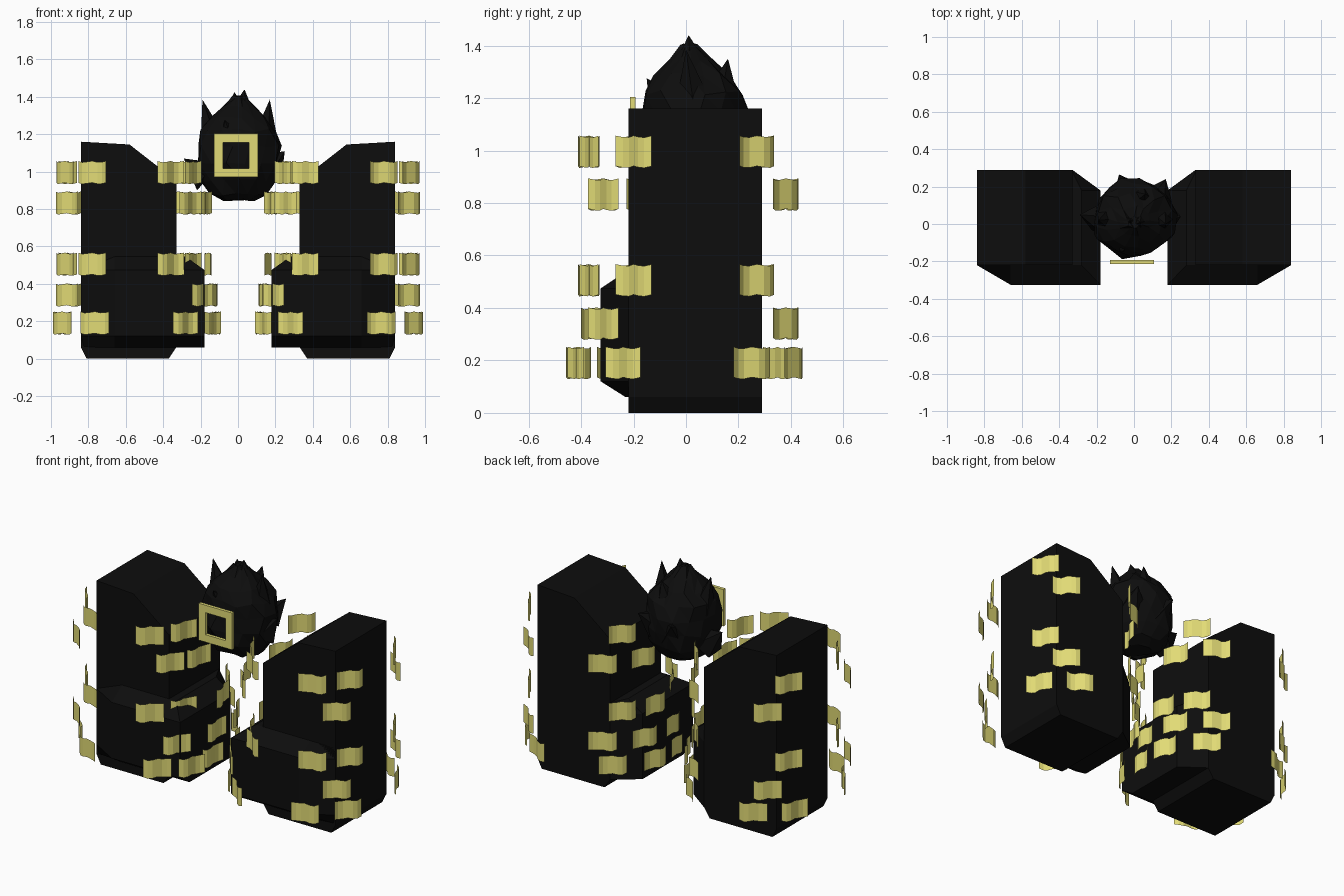
import bpy, bmesh, math, random
from mathutils import Vector

if "Cube" in bpy.data.objects:
    bpy.data.objects.remove(bpy.data.objects["Cube"])

random.seed(4)


def material(name, rgb):
    m = bpy.data.materials.new(name)
    m.diffuse_color = (*rgb, 1)
    m.use_nodes = True
    m.node_tree.nodes["Principled BSDF"].inputs["Base Color"].default_value = m.diffuse_color
    return m


BLACK = material("soot black", (0.004, 0.004, 0.004))
YELLOW = material("pale yellow", (0.76, 0.71, 0.18))


def finish(name, bm, mat, normals=True):
    if normals:
        bmesh.ops.recalc_face_normals(bm, faces=bm.faces)
    me = bpy.data.meshes.new(name)
    bm.to_mesh(me)
    bm.free()
    me.materials.append(mat)
    ob = bpy.data.objects.new(name, me)
    bpy.context.collection.objects.link(ob)
    return ob


def loft(bm, rings):
    """Skin a list of equal-length point rings and cap both ends."""
    vs = [[bm.verts.new(p) for p in r] for r in rings]
    n = len(vs[0])
    for a, b in zip(vs, vs[1:]):
        for i in range(n):
            j = (i + 1) % n
            bm.faces.new((a[i], a[j], b[j], b[i]))
    bm.faces.new(vs[0][::-1])
    bm.faces.new(vs[-1])


# Pillars: front profile pushed back, with a slanted inner shoulder
profile = [(.37, 0), (.81, 0), (.84, .06), (.84, 1.16), (.58, 1.145), (.33, .95), (.33, .06)]
# Foot bulge wrapping the front and inner sides, as plan rings by height
full = [(.84, -.22), (.66, -.325), (.18, -.325), (.18, .18), (.33, .29), (.8, .285)]
foot = [(.84, -.21), (.66, -.23), (.18, -.23), (.18, .18), (.33, .29), (.8, .285)]
crown = [(.84, -.22), (.66, -.22), (.28, -.22), (.28, .18), (.33, .28), (.8, .28)]
layers = [(.06, foot), (.12, full), (.475, full), (.545, crown)]

for side, s in (("right", 1), ("left", -1)):
    bm = bmesh.new()
    loft(bm, [[(s * x, y, z) for x, z in profile] for y in (-.22, .29)])
    finish(side + "_pillar", bm, BLACK)
    bm = bmesh.new()
    loft(bm, [[(s * x, y, z) for x, y in ring] for z, ring in layers])
    finish(side + "_foot_bulge", bm, BLACK)

# Floating wavy slips: rows of (height, plan centres) around each pillar
ring_a = [(.91, .27), (.925, -.2), (.78, -.37), (.26, .27), (.24, -.2), (.36, -.37)]
ring_b = [(.915, -.315), (.84, .38), (.32, .38)]
rows = [
    (.995, ring_a),
    (.832, ring_b + [(.255, -.315), (.18, .17), (.17, -.15)]),
    (.505, ring_a + [(.16, .08)]),
    (.34, ring_b + [(.19, -.34), (.15, .2), (.12, -.04)]),
    (.19, [(.765, -.42), (.94, -.24), (.76, .41), (.94, .25), (.28, -.41),
           (.135, -.27), (.27, .35), (.12, .14), (.12, -.08)]),
]


def slip(bm, s, x, y, z, w=.165, h=.116, n=6):
    radial = Vector((x - .585, y - .02, 0)).normalized()
    tangent = Vector((-radial.y, radial.x, 0))
    cols = []
    for i in range(n + 1):
        t = i / n - .5
        p = Vector((x, y, z)) + tangent * t * w + radial * .012 * math.sin(t * 2 * math.pi)
        dz = .004 * math.cos(i * 2)
        cols.append([bm.verts.new((s * p.x, p.y, p.z + dz + k * h / 2)) for k in (-1, 1)])
    for a, b in zip(cols, cols[1:]):
        f = (a[0], b[0], b[1], a[1])
        bm.faces.new(f if s > 0 else f[::-1])


for side, s in (("right", 1), ("left", -1)):
    bm = bmesh.new()
    for z, centres in rows:
        for x, y in centres:
            slip(bm, s, x, y, z)
    finish(side + "_paper_slips", bm, YELLOW, normals=False)

# Flame head: rough faceted body
bm = bmesh.new()
body = [(.85, .09), (.88, .15), (.95, .2), (1.05, .225), (1.14, .222),
        (1.22, .2), (1.29, .15), (1.35, .085), (1.40, .035)]
rings = []
for k, (z, r) in enumerate(body):
    ring = []
    for i in range(14):
        a = (i + k * .3) * math.tau / 14
        q = r * random.uniform(.92, 1.06)
        ring.append((q * math.cos(a), .03 + .95 * q * math.sin(a) - max(0, z - 1.2) * .1,
                     z + random.uniform(-.01, .01)))
    rings.append(ring)
loft(bm, rings)
bmesh.ops.triangulate(bm, faces=bm.faces)
finish("flame_head", bm, BLACK)

# Flame tongues: leaning five-sided spikes (base, tip, radius)
tongues = [
    ((-.14, .03, 1.17), (-.19, .02, 1.385), .075),
    ((.14, .03, 1.17), (.17, .0, 1.385), .075),
    ((.01, .02, 1.27), (.035, .01, 1.44), .10),
    ((-.01, .02, 1.27), (-.02, .02, 1.425), .10),
    ((.03, .13, 1.18), (.06, .16, 1.35), .085),
    ((-.04, -.07, 1.16), (-.07, -.15, 1.275), .08),
    ((-.17, .03, .97), (-.29, .05, 1.07), .10),
    ((.16, .03, 1.02), (.25, .04, 1.11), .10),
    ((-.03, .15, 1.05), (-.08, .265, 1.13), .11),
    ((.12, .13, 1.05), (.17, .24, 1.14), .09),
]
bm = bmesh.new()
for base, tip, r in tongues:
    b, t = Vector(base), Vector(tip)
    rot = Vector((0, 0, 1)).rotation_difference(t - b)
    ring = [bm.verts.new(b + rot @ Vector((r * math.cos(i * math.tau / 5),
                                          r * math.sin(i * math.tau / 5), 0))) for i in range(5)]
    top = bm.verts.new(t)
    for i in range(5):
        bm.faces.new((ring[i], ring[(i + 1) % 5], top))
    bm.faces.new(ring[::-1])
finish("flame_tongues", bm, BLACK)

# Square face frame
bm = bmesh.new()
cx, cz = -.01, 1.087
corners = [(-1, -1), (1, -1), (1, 1), (-1, 1)]
section = [(.117, -.213), (.07, -.213), (.07, -.193), (.117, -.193)]
vs = [[bm.verts.new((cx + a * r, y, cz + b * r)) for r, y in section] for a, b in corners]
for i in range(4):
    p, q = vs[i], vs[(i + 1) % 4]
    for k in range(4):
        m = (k + 1) % 4
        bm.faces.new((p[k], q[k], q[m], p[m]))
finish("face_frame", bm, YELLOW)
